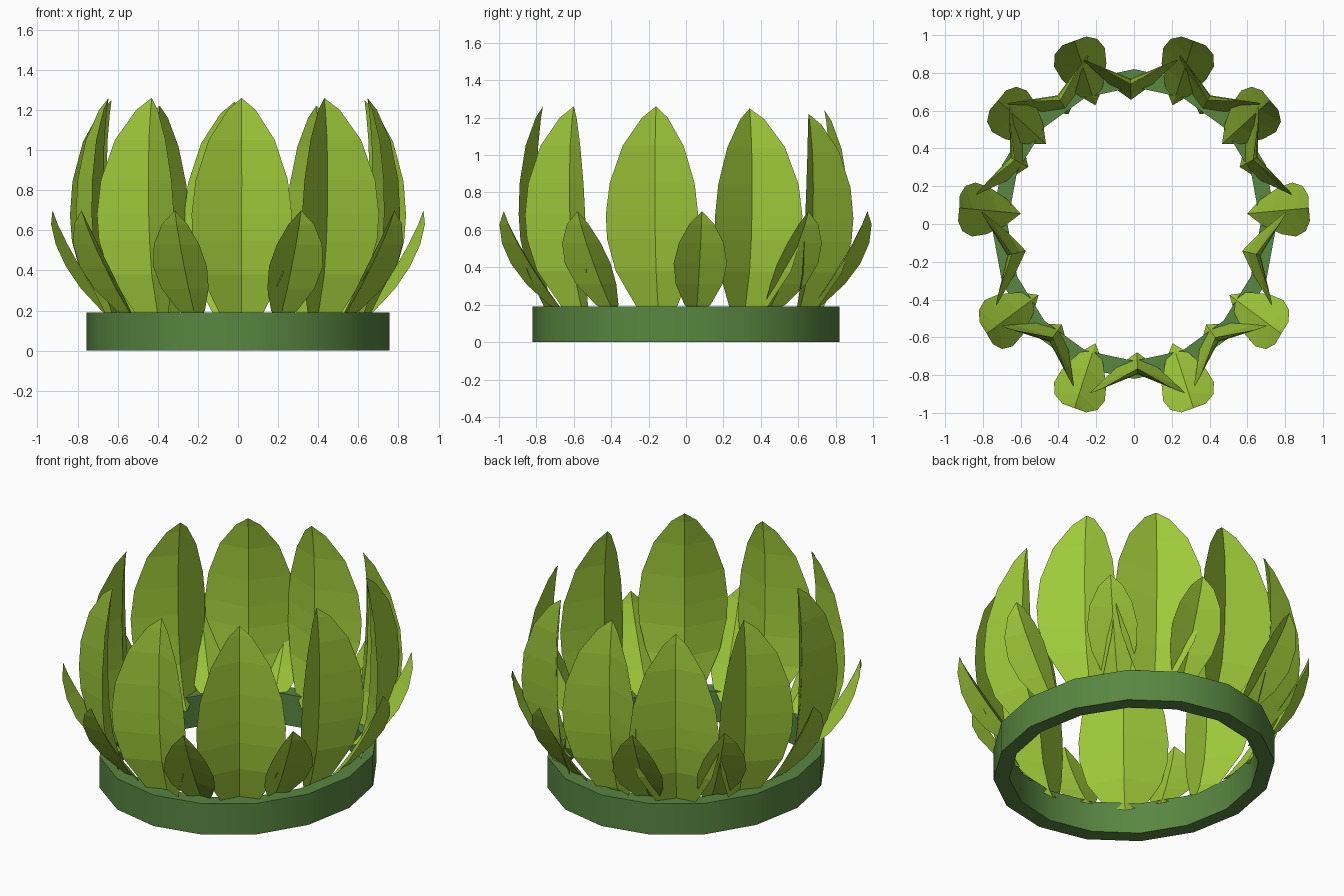
import bpy, bmesh, math

if "Cube" in bpy.data.objects:
    bpy.data.objects.remove(bpy.data.objects["Cube"])


def material(name, col):
    m = bpy.data.materials.new(name)
    m.diffuse_color = (*col, 1)
    m.use_nodes = True
    m.node_tree.nodes["Principled BSDF"].inputs["Base Color"].default_value = m.diffuse_color
    return m


leaf_green = material("leaf_green", (0.345, 0.585, 0.042))
band_green = material("band_green", (0.098, 0.24, 0.053))


def finish(name, bm, mat):
    me = bpy.data.meshes.new(name)
    bm.to_mesh(me)
    bm.free()
    me.materials.append(mat)
    ob = bpy.data.objects.new(name, me)
    bpy.context.collection.objects.link(ob)
    return ob


# 16-sided oval band
bm = bmesh.new()
N = 16
profile = [(0.755, 0.82, 0), (0.755, 0.82, 0.19), (0.67, 0.725, 0.19), (0.67, 0.725, 0)]
rings = [[bm.verts.new((rx * math.cos(2 * math.pi * i / N), ry * math.sin(2 * math.pi * i / N), z))
          for i in range(N)] for rx, ry, z in profile]
for k in range(4):
    a, b = rings[k], rings[(k + 1) % 4]
    for i in range(N):
        j = (i + 1) % N
        bm.faces.new((a[i], a[j], b[j], b[i]))
band = finish("base_band", bm, band_green)
bpy.context.view_layer.objects.active = band
band.select_set(True)
bpy.ops.object.shade_smooth_by_angle(angle=math.radians(30))


def leaf(name, stations, tip, facing, fold, top):
    """Folded leaf ending at tip (x, y); stations are (height, rib reach, half width).
    facing is the outward direction in degrees from the front."""
    a = math.radians(facing)
    s, c = math.sin(a), math.cos(a)
    z0, z1, r1 = stations[0][0], stations[-1][0], stations[-1][1]
    bm = bmesh.new()
    rows = []
    for z, r, w in stations:
        h = z0 + (z - z0) * (top - z0) / (z1 - z0)
        x, y = tip[0] * r / r1, tip[1] * r / r1
        out = fold * w
        row = []
        for side in ((0,) if w == 0 else (-1, 0, 1)):
            o = out * abs(side)
            row.append(bm.verts.new((x + o * s + side * w * c, y - o * c + side * w * s, h)))
        rows.append(row)
    for lo, hi in zip(rows, rows[1:]):
        for i in range(2):
            if len(lo) == 1:
                bm.faces.new((lo[0], hi[i + 1], hi[i]))
            elif len(hi) == 1:
                bm.faces.new((lo[i], lo[i + 1], hi[0]))
            else:
                bm.faces.new((lo[i], lo[i + 1], hi[i + 1], hi[i]))
    return finish(name, bm, leaf_green)


# inner row of tall leaves
TALL = [(0.12, 0.675, 0), (0.19, 0.71, 0.11), (0.38, 0.76, 0.205), (0.55, 0.78, 0.245),
        (0.68, 0.787, 0.25), (0.85, 0.79, 0.23), (1.05, 0.785, 0.165), (1.2, 0.77, 0.07), (1.26, 0.76, 0)]
for x, y, facing, top in [(0.43, -0.60, 40, 1.26), (0.645, -0.16, 81, 1.26),
                          (0.63, 0.34, 111, 1.25), (0.39, 0.655, 149, 1.22)]:
    for m in (1, -1):
        leaf("tall_leaf", TALL, (x * m, y), facing * m, 0.41, top)
leaf("tall_leaf_front", TALL, (0.018, -0.765), 0, 0.41, 1.26)
leaf("tall_leaf_back", TALL, (-0.018, 0.74), 180, 0.41, 1.24)

# outer row of short leaves
SHORT = [(0.14, 0.68, 0), (0.2, 0.735, 0.07), (0.31, 0.82, 0.125), (0.42, 0.895, 0.143),
         (0.53, 0.965, 0.12), (0.63, 1.02, 0.068), (0.7, 1.05, 0)]
for x, y, facing in [(0.315, -0.975, 20), (0.78, -0.58, 59), (0.925, 0.085, 94),
                     (0.72, 0.655, 130), (0.315, 0.97, 160)]:
    for m in (1, -1):
        leaf("short_leaf", SHORT, (x * m, y), facing * m, 0.42, 0.70)
